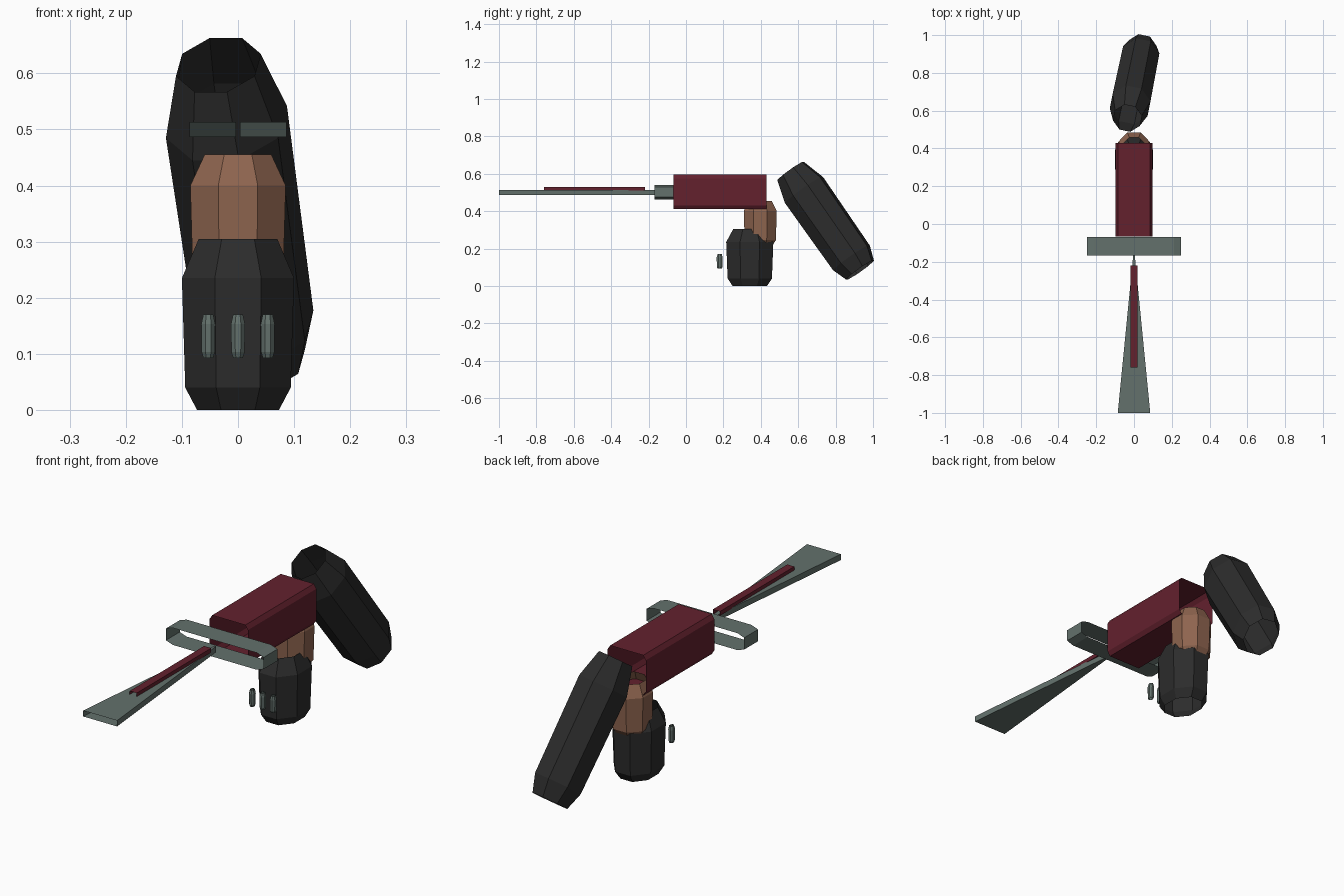
import bpy
from mathutils import Vector, Matrix

if "Cube" in bpy.data.objects:
    bpy.data.objects.remove(bpy.data.objects["Cube"])


def material(name, rgb):
    m = bpy.data.materials.new(name)
    m.diffuse_color = (*rgb, 1)
    m.use_nodes = True
    m.node_tree.nodes["Principled BSDF"].inputs["Base Color"].default_value = m.diffuse_color
    return m


BLACK = material("charcoal", (0.025, 0.025, 0.025))
BROWN = material("tan brown", (0.27, 0.128, 0.078))
RED = material("dark red", (0.125, 0.015, 0.027))
GREY = material("steel grey", (0.125, 0.165, 0.15))


def tube(name, rings, mat, matrix=Matrix()):
    """Open-ended tube skinned through equal-length rings of points."""
    n = len(rings[0])
    verts = [matrix @ Vector(p) for r in rings for p in r]
    faces = [(i * n + j, i * n + (j + 1) % n,
              (i + 1) * n + (j + 1) % n, (i + 1) * n + j)
             for i in range(len(rings) - 1) for j in range(n)]
    me = bpy.data.meshes.new(name)
    me.from_pydata(verts, [], faces)
    me.materials.append(mat)
    ob = bpy.data.objects.new(name, me)
    bpy.context.collection.objects.link(ob)
    return ob


def chamfered(hx, hy, cx, cy):
    """Rectangle outline with cut corners, counter-clockwise."""
    return [(hx, -hy + cy), (hx, hy - cy), (hx - cx, hy), (-hx + cx, hy),
            (-hx, hy - cy), (-hx, -hy + cy), (-hx + cx, -hy), (hx - cx, -hy)]


def barrel(name, rx, ry, levels, mat, matrix):
    """Eight-sided tube along local z; levels are (z, scale)."""
    outline = chamfered(rx, ry, rx * 0.586, ry * 0.586)
    rings = [[(x * s, y * s, z) for x, y in outline] for z, s in levels]
    return tube(name, rings, mat, matrix)


def sleeve(name, outline, y0, y1, z, mat):
    """Outline in x/z extruded along y, ends open."""
    return tube(name, [[(x, y, z + v) for x, v in outline]
                       for y in (y1, y0)], mat)


def at(x, y, z):
    return Matrix.Translation((x, y, z))


# body and cross guard
sleeve("body", chamfered(0.097, 0.092, 0.013, 0.02), -0.067, 0.43, 0.503, RED)
sleeve("cross_guard", chamfered(0.248, 0.039, 0.035, 0.012),
       -0.168, -0.068, 0.502, GREY)

# flared blade with raised strip
blade = [[(sx * w, y, 0.5 + sz * 0.0135) for sx, sz in
          ((1, -1), (1, 1), (-1, 1), (-1, -1))]
         for y, w in ((-0.165, 0.004), (-1.0, 0.086))]
tube("blade", blade, GREY)
sleeve("blade_strip", [(0.018, -0.01), (0.018, 0.01),
                       (-0.018, 0.01), (-0.018, -0.01)],
       -0.76, -0.22, 0.52, RED)

# wrist and fist
barrel("wrist", 0.085, 0.088,
       [(0.215, 0.72), (0.245, 0.95), (0.40, 1), (0.455, 0.7)],
       BROWN, at(0, 0.397, 0))
barrel("fist", 0.1, 0.126,
       [(0, 0.73), (0.04, 0.94), (0.235, 1), (0.305, 0.7)],
       BLACK, at(0, 0.341, 0))

# knuckle studs
for i in (-1, 0, 1):
    barrel(f"knuckle_stud_{i + 2}", 0.0125, 0.016,
           [(0, 0.7), (0.01, 0.94), (0.06, 1), (0.077, 0.7)],
           GREY, at(i * 0.053, 0.18, 0.093))

# tilted forearm
top, low = Vector((-0.035, 0.56, 0.615)), Vector((0.04, 0.93, 0.085))
axis = (top - low).normalized()
side = Vector((0, 0, 1)).cross(axis).normalized()
depth = axis.cross(side)
frame = Matrix((side, depth, axis)).transposed().to_4x4()
L = (top - low).length
barrel("forearm", 0.102, 0.118,
       [(0, 0.73), (0.08, 0.96), (L - 0.125, 1), (L, 0.7)],
       BLACK, Matrix.Translation(low) @ frame)
